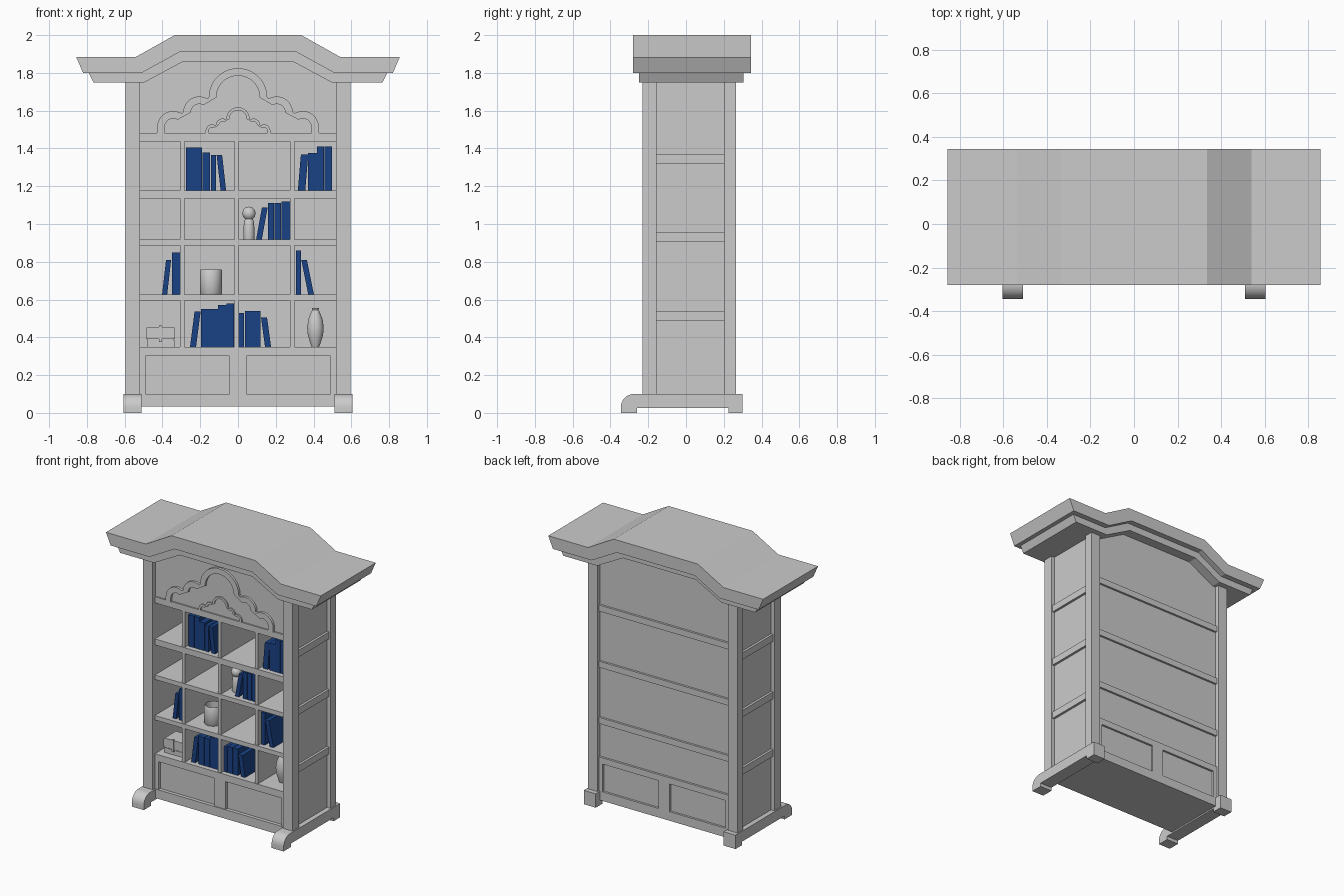
import bpy, bmesh, math

if "Cube" in bpy.data.objects:
    bpy.data.objects.remove(bpy.data.objects["Cube"])

blue = bpy.data.materials.new("book_blue")
blue.diffuse_color = (0.01, 0.055, 0.24, 1)
blue.use_nodes = True
blue.node_tree.nodes["Principled BSDF"].inputs["Base Color"].default_value = blue.diffuse_color


def prism(name, pts, a, b, axis='y', mat=None):
    """Extrude a closed profile: (x,z) along y, or (y,z) along x."""
    bm = bmesh.new()
    put = (lambda p, d: (p[0], d, p[1])) if axis == 'y' else (lambda p, d: (d, p[0], p[1]))
    f = bm.faces.new([bm.verts.new(put(p, a)) for p in pts])
    ext = bmesh.ops.extrude_face_region(bm, geom=[f])
    d = (0, b - a, 0) if axis == 'y' else (b - a, 0, 0)
    bmesh.ops.translate(bm, vec=d, verts=[v for v in ext['geom'] if isinstance(v, bmesh.types.BMVert)])
    bmesh.ops.recalc_face_normals(bm, faces=bm.faces)
    me = bpy.data.meshes.new(name)
    bm.to_mesh(me)
    bm.free()
    ob = bpy.data.objects.new(name, me)
    bpy.context.collection.objects.link(ob)
    if mat:
        me.materials.append(mat)
    return ob


def box(name, x0, x1, y0, y1, z0, z1):
    return prism(name, [(x0, z0), (x1, z0), (x1, z1), (x0, z1)], y0, y1)


def smooth(ob, angle=40):
    bpy.ops.object.select_all(action='DESELECT')
    ob.select_set(True)
    bpy.context.view_layer.objects.active = ob
    bpy.ops.object.shade_smooth_by_angle(angle=math.radians(angle))


def lathe(name, prof, x, y, z, n=32):
    """Spin an (r, h) profile about a vertical axis."""
    bm = bmesh.new()
    vs = [bm.verts.new((r, 0, h)) for r, h in prof]
    es = [bm.edges.new(e) for e in zip(vs, vs[1:])]
    bmesh.ops.spin(bm, geom=vs + es, cent=(0, 0, 0), axis=(0, 0, 1), angle=2 * math.pi, steps=n)
    bmesh.ops.remove_doubles(bm, verts=bm.verts, dist=1e-4)
    bmesh.ops.recalc_face_normals(bm, faces=bm.faces)
    me = bpy.data.meshes.new(name)
    bm.to_mesh(me)
    bm.free()
    ob = bpy.data.objects.new(name, me)
    ob.location = (x, y, z)
    bpy.context.collection.objects.link(ob)
    smooth(ob)


def mirrored(half):
    return half + [(-x, z) for x, z in reversed(half)]


# Two-layer pagoda roof
prism("roof_upper", mirrored([(-.31, 1.91), (-.51, 1.80), (-.82, 1.80), (-.857, 1.885), (-.54, 1.885), (-.335, 2.0)]), -.28, .345)
prism("roof_lower", mirrored([(-.29, 1.86), (-.495, 1.75), (-.765, 1.75), (-.79, 1.80), (-.51, 1.80), (-.31, 1.91)]), -.25, .305)

# Sides: feet, posts, side panels and rails
foot = [(.3, .1), (.3, 0), (.225, 0), (.225, .025), (-.26, .025), (-.26, 0), (-.345, 0), (-.345, .03)]
foot += [(-.275 - .07 * math.cos(t), .03 + .07 * math.sin(t)) for t in [math.pi / 16 * i for i in range(1, 9)]]
for s, side in ((-1, "left"), (1, "right")):
    smooth(prism(side + "_foot", foot, s * .51, s * .605, 'x'))
    box(side + "_front_post", s * .52, s * .596, -.23, -.155, .1, 1.76)
    box(side + "_back_post", s * .52, s * .596, .2, .265, .1, 1.76)
    box(side + "_panel", s * .52, s * .57, -.155, .2, .1, 1.76)
    for z in (.49, .905, 1.32):
        box(side + "_rail", s * .57, s * .587, -.155, .2, z, z + .05)
box("plinth", -.52, .52, -.21, .25, .035, .1)

# Back panel, frieze panel and back rails
gable = [(-.29, 1.87), (-.5, 1.76), (-.52, 1.76)]
prism("back_panel", mirrored(gable + [(-.52, .1)]), .2, .235)
prism("frieze_panel", mirrored(gable + [(-.52, 1.438)]), -.195, -.16)
for z in (.3, .585, .99, 1.395):
    box("back_rail", -.52, .52, .235, .25, z, z + .045)

# Lower cupboard framing, front and back
box("cupboard_front", -.52, .52, -.185, -.15, .1, .3)
for y0, y1, face in ((-.205, -.185, "front"), (.235, .25, "back")):
    for x0, x1 in ((-.52, -.49), (-.045, .045), (.49, .52)):
        box(face + "_stile", x0, x1, y0, y1, .1, .3)

# Shelves and upright dividers
levels = [(.3, .35), (.594, .626), (.886, .918), (1.135, 1.178), (1.438, 1.482)]
for z0, z1 in levels:
    box("shelf", -.52, .52, -.205, .2, z0, z1)
for (_, z0), (z1, _) in zip(levels, levels[1:]):
    for x in (-.307, -.018, .276):
        box("divider", x, x + .023, -.2, .2, z0, z1)


# Carved cloud mouldings on the frieze
def cloud(name, k, y0, y1):
    lobes = [(0, 1.67, .155, 90), (-.205, 1.59, .085, 60), (-.343, 1.513, .085, 60)]

    def outline(off):
        half = []
        for cx, cz, r, a0 in lobes:
            for i in range(13):
                a = math.radians(a0 + (180 - a0) * i / 12)
                half.append((cx + (r - off) * math.cos(a), cz + (r - off) * math.sin(a)))
        half.append((half[-1][0], 1.48))
        return [(x * k, 1.48 + (z - 1.48) * k) for x, z in half[1:]]
    o, i = outline(0), outline(.04)
    top_o, top_i = (0, 1.48 + .345 * k), (0, 1.48 + .305 * k)
    right = lambda pts: [(-x, z) for x, z in pts]
    ring = o[::-1] + [top_o] + right(o) + right(i)[::-1] + [top_i] + i
    smooth(prism(name, ring, y0, y1), 30)


cloud("large_cloud_moulding", 1, -.212, -.19)
cloud("small_cloud_moulding", .4, -.204, -.19)

# Books: (bottom left x, bottom right x, top left x, height) per shelf
books = {
    1.178: [(-.276, -.231, -.276, .227), (-.229, -.190, -.229, .227), (-.187, -.148, -.187, .2),
            (-.144, -.117, -.144, .186), (-.092, -.063, -.113, .186), (.317, .356, .333, .19),
            (.37, .417, .37, .197), (.419, .455, .419, .233), (.457, .497, .457, .233)],
    .918: [(.096, .126, .127, .17), (.16, .191, .16, .192), (.193, .227, .193, .192), (.229, .275, .229, .202)],
    .626: [(-.402, -.375, -.381, .184), (-.35, -.308, -.35, .224), (.307, .333, .307, .234), (.372, .402, .335, .184)],
    .35: [(-.254, -.222, -.23, .186), (-.196, -.152, -.196, .2), (-.15, -.107, -.15, .2),
          (-.105, -.062, -.105, .222), (-.06, -.022, -.06, .228), (.006, .032, .006, .18),
          (.037, .076, .037, .19), (.078, .118, .078, .19), (.143, .175, .122, .154)],
}
for z, row in books.items():
    for b0, b1, t0, h in row:
        t1 = t0 + b1 - b0
        prism("book", [(b0, z), (b1, z), (t1, z + h), (t0, z + h)], -.17, .08, mat=blue)

# Ornaments: canister, vase, figurine and casket
lathe("canister", [(0, 0), (.054, 0), (.058, .006), (.058, .128), (.054, .134), (.05, .134), (.05, .012), (0, .012)], -.143, -.08, .626)
lathe("vase", [(0, 0), (.02, 0), (.024, .01), (.04, .06), (.044, .1), (.038, .145), (.022, .185),
               (.016, .195), (.02, .206), (.012, .206), (0, .19)], .41, -.08, .35)
lathe("figurine", [(0, 0), (.028, 0), (.03, .01), (.029, .06), (.025, .1), (.02, .108), (.03, .118),
                   (.036, .138), (.03, .158), (.018, .17), (0, .174)], .058, -.1, .918)
box("casket_body", -.483, -.337, -.15, -.03, .35, .385)
prism("casket_lid", [(-.487, .39), (-.333, .39), (-.333, .448), (-.343, .456), (-.477, .456), (-.487, .448)], -.155, -.025)
box("casket_seam", -.478, -.342, -.145, -.035, .385, .39)
box("casket_clasp", -.418, -.402, -.16, -.15, .375, .463)
